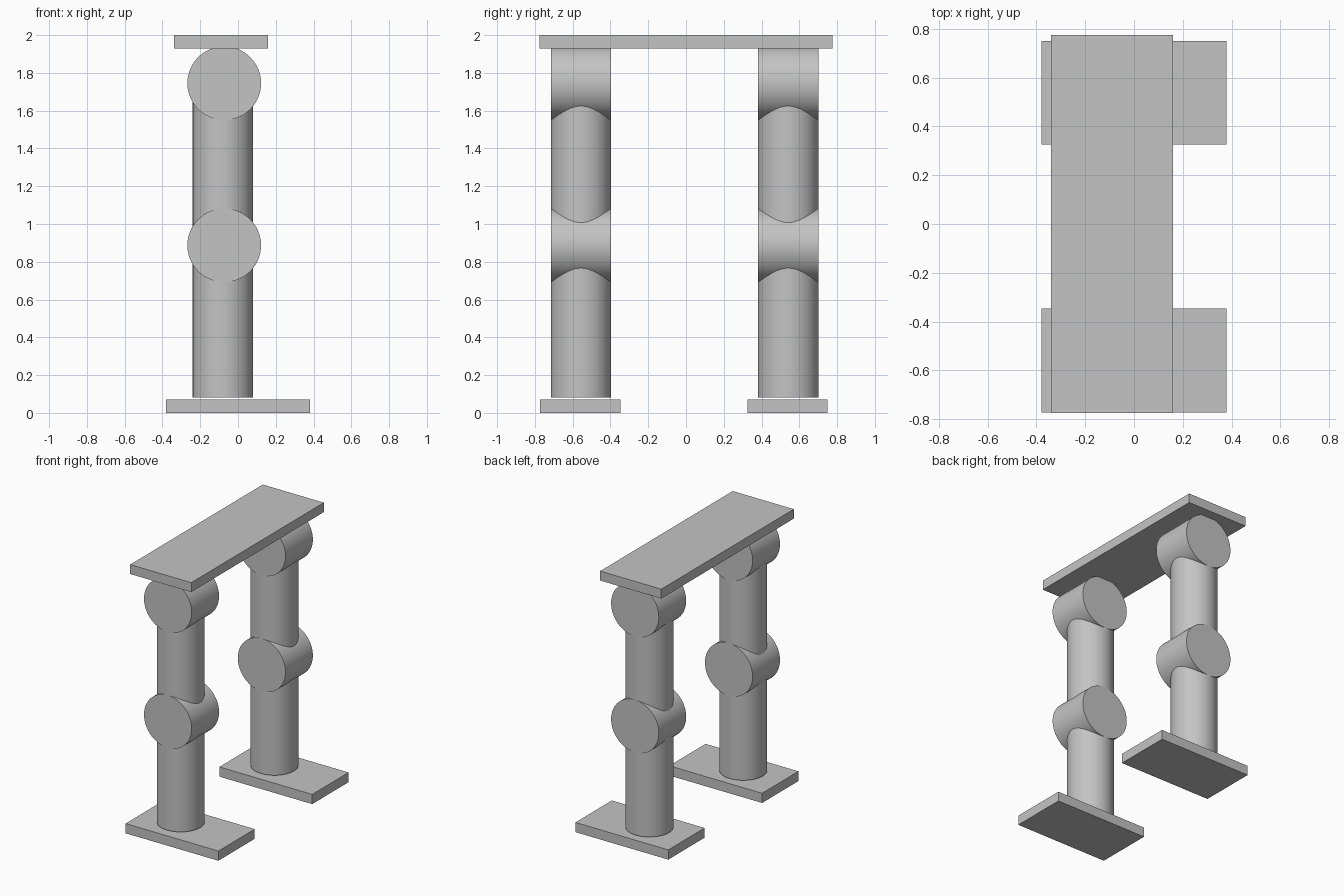
import bpy
import math

cube = bpy.data.objects.get("Cube")
if cube:
    bpy.data.objects.remove(cube, do_unlink=True)

GREY = (0.55, 0.55, 0.55, 1)
grey = bpy.data.materials.new("plain_grey")
grey.diffuse_color = GREY
grey.use_nodes = True
grey.node_tree.nodes["Principled BSDF"].inputs["Base Color"].default_value = GREY


def slab(name, x, y, z):
    """Box given by its (min, max) extent on each axis."""
    spans = (x, y, z)
    bpy.ops.mesh.primitive_cube_add(size=1, location=[(a + b) / 2 for a, b in spans])
    obj = bpy.context.object
    obj.name = name
    obj.scale = [b - a for a, b in spans]
    bpy.ops.object.transform_apply(location=False, rotation=False, scale=True)
    obj.data.materials.append(grey)


def rod(name, radius, length, centre, tilt=0.0):
    """Smooth cylinder, upright unless tilted about x."""
    bpy.ops.mesh.primitive_cylinder_add(vertices=96, radius=radius, depth=length,
                                        location=centre, rotation=(tilt, 0, 0))
    obj = bpy.context.object
    obj.name = name
    bpy.ops.object.shade_smooth_by_angle(angle=math.radians(30))
    obj.data.materials.append(grey)


LIMB_R, JOINT_R = 0.16, 0.195
LIMB_X, JOINT_X = -0.08, -0.073
ANKLE_Z, KNEE_Z, HIP_Z = 0.082, 0.887, 1.745

# Hip plate joining both legs
slab("hip_plate", (-0.34, 0.16), (-0.775, 0.775), (1.93, 2.0))

# Each leg: foot, shin, knee, thigh and hip joint
for side, leg_y, foot_y in (("front", -0.556, (-0.772, -0.347)),
                            ("back", 0.541, (0.325, 0.75))):
    slab(side + "_foot", (-0.38, 0.38), foot_y, (0, 0.072))
    for part, low, high in (("shin", ANKLE_Z, KNEE_Z), ("thigh", KNEE_Z, HIP_Z)):
        rod(f"{side}_{part}", LIMB_R, high - low, (LIMB_X, leg_y, (low + high) / 2))
    for part, z in (("knee", KNEE_Z), ("hip_joint", HIP_Z)):
        rod(f"{side}_{part}", JOINT_R, 2 * LIMB_R, (JOINT_X, leg_y, z), math.pi / 2)
